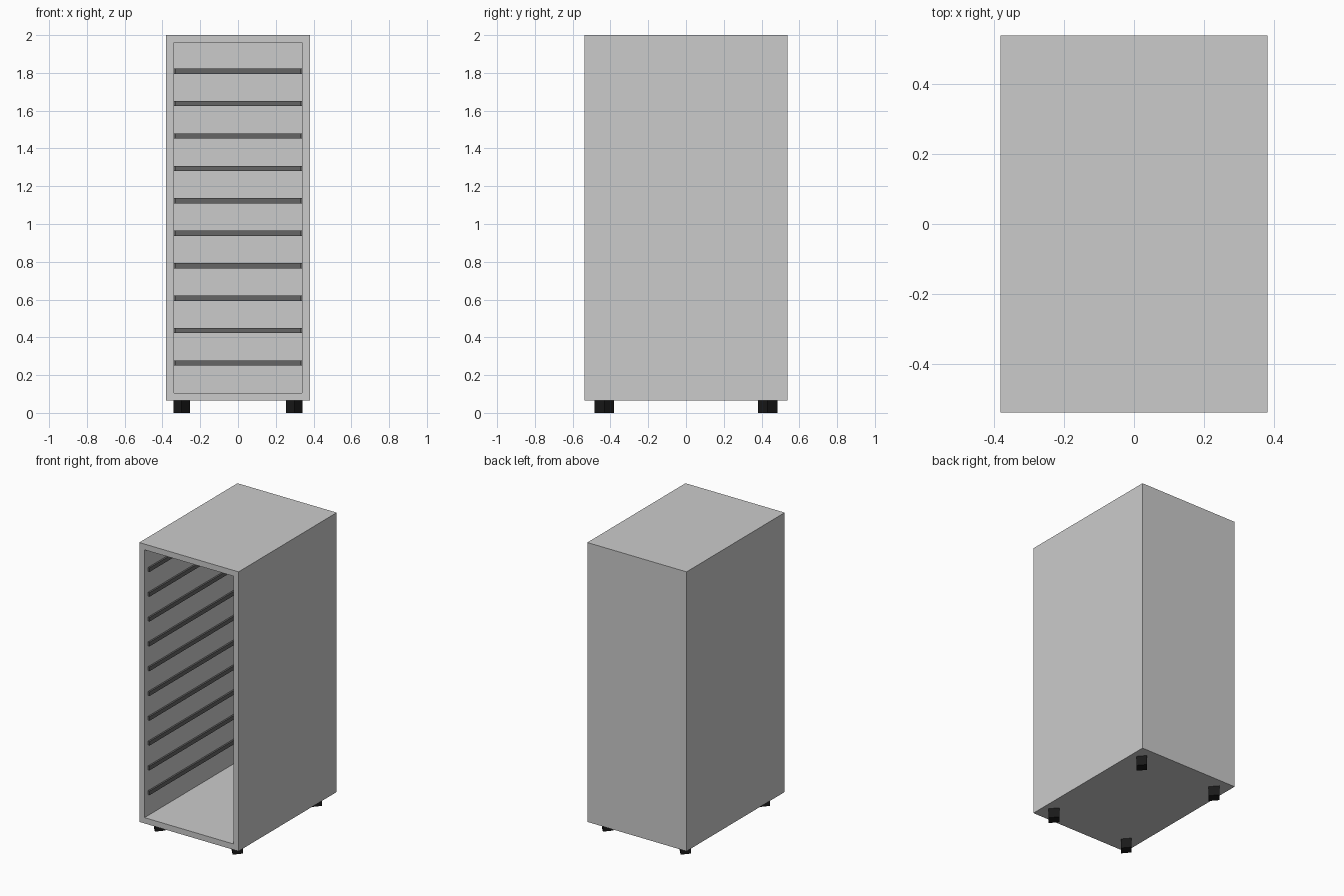
import bpy, bmesh
from mathutils import Matrix, Vector

if "Cube" in bpy.data.objects:
    bpy.data.objects.remove(bpy.data.objects["Cube"])

HX, HY = 0.38, 0.537        # half width, half depth
BASE, TOP = 0.066, 2.0      # cabinet underside and top
WALL = 0.04


def material(name, value):
    m = bpy.data.materials.new(name)
    m.diffuse_color = (value, value, value, 1)
    m.use_nodes = True
    m.node_tree.nodes["Principled BSDF"].inputs["Base Color"].default_value = m.diffuse_color
    return m


def finish(bm, name, mat=None):
    bmesh.ops.recalc_face_normals(bm, faces=bm.faces)
    mesh = bpy.data.meshes.new(name)
    bm.to_mesh(mesh)
    bm.free()
    obj = bpy.data.objects.new(name, mesh)
    bpy.context.collection.objects.link(obj)
    if mat:
        mesh.materials.append(mat)
    return obj


def prism(bm, outline, z0, z1):
    """Closed vertical prism over a flat outline."""
    face = bm.faces.new([bm.verts.new((x, y, z0)) for x, y in outline])
    new = bmesh.ops.extrude_face_region(bm, geom=[face], use_keep_orig=True)["geom"]
    verts = [v for v in new if isinstance(v, bmesh.types.BMVert)]
    bmesh.ops.translate(bm, verts=verts, vec=(0, 0, z1 - z0))


dark = material("dark_rail", 0.13)
black = material("black_rubber", 0.01)

# Cabinet shell: box hollowed from the front, with a shallow front frame
bm = bmesh.new()
bmesh.ops.create_cube(bm, size=1, matrix=Matrix.LocRotScale(
    Vector((0, 0, (BASE + TOP) / 2)), None, Vector((2 * HX, 2 * HY, TOP - BASE))))
bm.normal_update()
front = min(bm.faces, key=lambda f: f.calc_center_median().y)
for thickness, depth in ((WALL, 0), (0, -WALL), (0, -(2 * HY - 2 * WALL))):
    bmesh.ops.inset_individual(bm, faces=[front], thickness=thickness,
                               depth=depth, use_even_offset=True)
    bm.normal_update()
finish(bm, "cabinet_shell")

# Tray rails: thin U-shaped strips along both sides and the back
ix, y0, y1, t = HX - WALL, -HY + WALL, HY - WALL, 0.012
u_shape = [(-ix, y0), (-ix + t, y0), (-ix + t, y1 - t), (ix - t, y1 - t),
           (ix - t, y0), (ix, y0), (ix, y1), (-ix, y1)]
for i in range(10):
    z = 0.264 + i * 0.1717
    bm = bmesh.new()
    prism(bm, u_shape, z - 0.014, z + 0.014)
    finish(bm, f"tray_rail_{i + 1}", dark)

# Feet: four diamond-shaped blocks
for sx, side in ((-1, "left"), (1, "right")):
    for sy, end in ((-1, "front"), (1, "back")):
        cx, cy = sx * 0.298, sy * 0.432
        bm = bmesh.new()
        prism(bm, [(cx - 0.044, cy), (cx, cy - 0.052),
                   (cx + 0.044, cy), (cx, cy + 0.052)], 0, BASE)
        finish(bm, f"{end}_{side}_foot", black)
